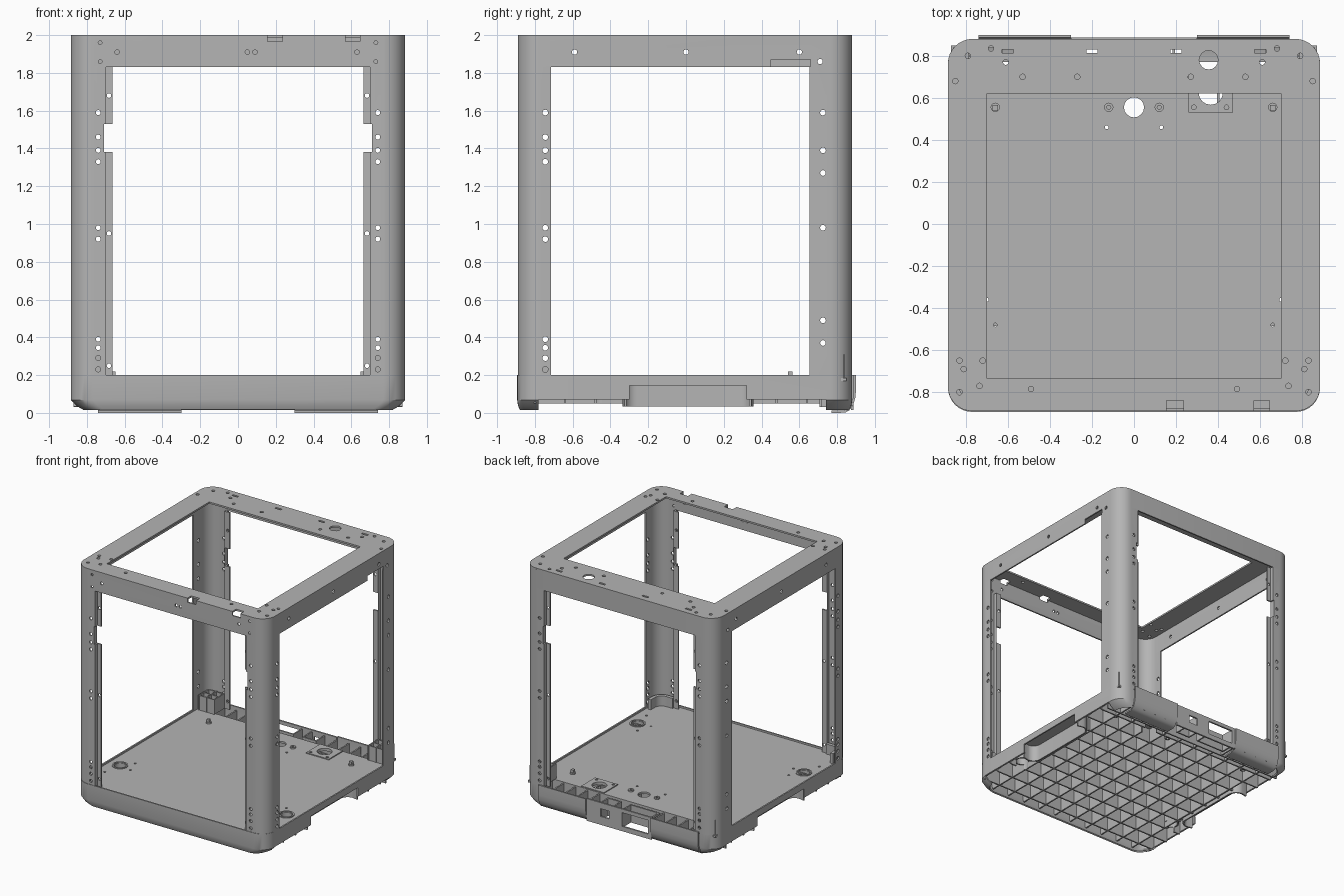
import bpy, bmesh, math
from mathutils import Matrix, Vector

if "Cube" in bpy.data.objects:
    bpy.data.objects.remove(bpy.data.objects["Cube"])

T = 0.012                                # sheet thickness
X, YF, YB, R = 0.879, -0.884, 0.874, 0.11
parts = []

grey = bpy.data.materials.new("frame grey")
grey.use_nodes = True
grey.diffuse_color = (0.46, 0.46, 0.46, 1)
grey.node_tree.nodes["Principled BSDF"].inputs["Base Color"].default_value = (0.46, 0.46, 0.46, 1)


def finish(bm, name):
    bmesh.ops.recalc_face_normals(bm, faces=bm.faces)
    mesh = bpy.data.meshes.new(name)
    bm.to_mesh(mesh)
    bm.free()
    obj = bpy.data.objects.new(name, mesh)
    bpy.context.collection.objects.link(obj)
    mesh.materials.append(grey)
    parts.append(obj)
    return obj


def add_box(bm, lo, hi):
    lo, hi = Vector(lo), Vector(hi)
    bmesh.ops.create_cube(bm, size=1, matrix=Matrix.Translation((lo + hi) / 2) @ Matrix.Diagonal((*(hi - lo), 1)))


def add_rod(bm, loc, r, axis, length):
    turn = {"x": Matrix.Rotation(math.pi / 2, 4, "Y"), "y": Matrix.Rotation(math.pi / 2, 4, "X"), "z": Matrix()}[axis]
    bmesh.ops.create_cone(bm, cap_ends=True, segments=16, radius1=r, radius2=r, depth=length,
                          matrix=Matrix.Translation(loc) @ turn)


def boxes(name, items):
    bm = bmesh.new()
    for lo, hi in items:
        add_box(bm, lo, hi)
    return finish(bm, name)


def apply(obj):
    bpy.ops.object.select_all(action="DESELECT")
    bpy.context.view_layer.objects.active = obj
    obj.select_set(True)
    for m in list(obj.modifiers):
        bpy.ops.object.modifier_apply(modifier=m.name)


def cut(obj, box_list=(), rods=()):
    bm = bmesh.new()
    for lo, hi in box_list:
        add_box(bm, lo, hi)
    for loc, r, axis in rods:
        add_rod(bm, loc, r, axis, 0.1)
    cutter = finish(bm, "cutter")
    parts.remove(cutter)
    cutter.hide_render = True
    m = obj.modifiers.new("cut", "BOOLEAN")
    m.operation, m.solver, m.object = "DIFFERENCE", "EXACT", cutter
    apply(obj)
    bpy.data.objects.remove(cutter)


def wall(name, path, levels, closed=False, thick=T):
    """Upright sheet following a path; levels are (z, x scale, y scale)."""
    bm = bmesh.new()
    rows = [[bm.verts.new((x * a, y * b, z)) for x, y in path] for z, a, b in levels]
    n = len(path)
    for low, up in zip(rows, rows[1:]):
        for i in range(n if closed else n - 1):
            j = (i + 1) % n
            bm.faces.new((low[i], low[j], up[j], up[i]))
    obj = finish(bm, name)
    m = obj.modifiers.new("thickness", "SOLIDIFY")
    m.thickness, m.offset, m.use_even_offset = thick, 0, True
    apply(obj)
    return obj


def straight(z0, z1):
    return [(z0, 1, 1), (z1, 1, 1)]


def arc(cx, cy, r, a0, a1, steps=8):
    return [(cx + r * math.cos(math.radians(a0 + (a1 - a0) * i / steps)),
             cy + r * math.sin(math.radians(a0 + (a1 - a0) * i / steps))) for i in range(steps + 1)]


def rounded(x, y0, y1, r):
    return (arc(x - r, y1 - r, r, 0, 90) + arc(r - x, y1 - r, r, 90, 180)
            + arc(r - x, y0 + r, r, 180, 270) + arc(x - r, y0 + r, r, 270, 360))


def plate(name, outline, z0, z1):
    bm = bmesh.new()
    face = bm.faces.new([bm.verts.new((x, y, z0)) for x, y in outline])
    new = bmesh.ops.extrude_face_region(bm, geom=[face])["geom"]
    bmesh.ops.translate(bm, vec=(0, 0, z1 - z0), verts=[v for v in new if isinstance(v, bmesh.types.BMVert)])
    return finish(bm, name)


# Corner posts: rounded angle sheets with a stepped inner lip
holes_z = (0.23, 0.29, 0.345, 0.39, 0.92, 0.98, 1.33, 1.39, 1.46, 1.59)
side_z = (0.37, 0.49, 0.98, 1.27, 1.39, 1.59)
for sx, side in ((-1, "right"), (1, "left")):
    for y, sy, leg, hole_y, zs, end in ((YF, -1, -0.715, -0.745, holes_z, "front"),
                                        (YB, 1, 0.655, 0.725, side_z, "back")):
        bend = arc(X - R, 0, R, 90, 0)
        path = [(0.665, y - sy * 0.03), (0.705, y - sy * 0.03), (0.705, y)]
        path += [(px, y - sy * R + sy * py) for px, py in bend] + [(X, leg)]
        post = wall(f"{end}_{side}_post", [(sx * px, py) for px, py in path], straight(0.185, 1.835))
        rods = [((sx * 0.74, y, z), 0.013, "y") for z in holes_z]
        rods += [((sx * X, hole_y, z), 0.015, "x") for z in zs]
        rods += [((sx * 0.683, y - sy * 0.03, z), 0.012, "y") for z in (0.25, 0.95, 1.68)]
        notch = ((sx * 0.685 - 0.025, y - 0.05, 1.38), (sx * 0.685 + 0.025, y + 0.05, 1.53))
        cut(post, [notch], rods)

# Top frame: skirt and flat rim
skirt = wall("top_skirt", rounded(X, YF, YB, R), straight(1.83, 1.99), True)
slots = [((0.155, -0.91, 1.965), (0.235, -0.84, 2.02)), ((0.57, -0.91, 1.965), (0.645, -0.84, 2.02))]
rods = [((sx * X, y, z), 0.014, "x") for sx in (-1, 1)
        for y, z in ((-0.59, 1.91), (0, 1.91), (0.6, 1.91), (0.71, 1.86))]
rods += [((x, YF, 1.91), 0.012, "y") for x in (-0.64, 0.05, 0.09, 0.63)]
rods += [((x, YF, z), 0.01, "y") for x in (-0.73, 0.73) for z in (1.86, 1.96)]
cut(skirt, slots + [((0.85, 0.45, 1.8), (0.9, 0.66, 1.87))], rods)

rim = plate("top_rim", rounded(X + T / 2, YF - T / 2, YB + T / 2, R + T / 2), 1.986, 2.0)
rods = [((sx * x, y, 2), 0.013, "z") for sx in (-1, 1) for x, y in (
    (0.68, 0.835), (0.53, 0.7), (0.27, 0.7), (0.61, 0.77), (0.85, 0.68), (0.79, 0.8), (0.83, -0.65),
    (0.81, -0.69), (0.72, -0.65), (0.735, -0.77), (0.83, -0.8), (0.49, -0.785))]
rods.append(((0.355, 0.78, 2), 0.045, "z"))
rim_slots = [((x - 0.027, 0.813, 1.9), (x + 0.027, 0.83, 2.1)) for x in (-0.6, -0.2, 0.2, 0.6)]
cut(rim, slots + rim_slots + [((-0.7, -0.735, 1.9), (0.7, 0.62, 2.1))], rods)

# Base skirt, open at the back, raised at the sides, with grip notches
base = wall("base_skirt", rounded(X, YF - 0.004, YB, R),
            [(0.02, 0.925, 0.985), (0.04, 0.965, 0.995), (0.07, 1, 1), (0.2, 1, 1)], True)
cut(base, [((-0.74, 0.8, 0), (0.74, 0.95, 0.3))])
cut(base, [((s * 0.86 - 0.07, -0.78, 0), (s * 0.86 + 0.07, 0.74, 0.07)) for s in (-1, 1)])
cut(base, [((s * 0.86 - 0.07, -0.3, 0.03), (s * 0.86 + 0.07, 0.32, 0.145)) for s in (-1, 1)])
for s, side in ((-1, "right"), (1, "left")):
    path = [(0.87, -0.32)] + arc(0.82, -0.26, 0.07, 270, 180) + arc(0.82, 0.28, 0.07, 180, 90) + [(0.87, 0.34)]
    wall(f"{side}_grip_pocket", [(s * x, y) for x, y in path], straight(0.035, 0.18))

# Floor plate with openings
FLOOR = 0.186
edge = 0.72
outline = [(-0.875, edge), *arc(R - X, YF + R, R, 180, 270), *arc(X - R, YF + R, R, 270, 360), (0.875, edge)]
floor = plate("floor_plate", outline, FLOOR - 0.016, FLOOR)
openings = [((0, 0.555, 0.15), 0.048, "z"), ((0.365, 0.625, 0.15), 0.058, "z")]
openings += [((x, y, 0.15), 0.045, "z") for x, y in ((-0.77, -0.46), (0.77, -0.46))]
small = [((s * x, y, 0.15), 0.009, "z") for s in (-1, 1)
         for x, y in ((0.13, 0.46), (0.66, -0.48), (0.8, -0.62), (0.7, -0.36))]
cut(floor, [], openings + small)

# Raised collars and screw bosses on the floor
for name, x, y in (("right_collar", -0.77, -0.46), ("left_collar", 0.77, -0.46)):
    wall(name, arc(x, y, 0.055, 0, 345, 23), straight(0.1, FLOOR + 0.008), True)
for name, x in (("outer_right", -0.66), ("inner_right", -0.12), ("inner_left", 0.12), ("outer_left", 0.66)):
    wall(name + "_boss", arc(x, 0.555, 0.016, 0, 330, 11), straight(0.1, FLOOR + 0.012), True)
mount = boxes("mounting_plate", [((0.26, 0.53, FLOOR - 0.005), (0.47, 0.715, FLOOR + 0.008))])
cut(mount, [], [openings[1], ((0.285, 0.555, 0.17), 0.011, "z"), ((0.44, 0.555, 0.17), 0.011, "z")])

# Stiffening ribs under the floor
LOW = 0.05
ribs_y = boxes("lengthwise_ribs", [((s * x - 0.006, YF, LOW), (s * x + 0.006, edge, FLOOR - 0.016))
                                   for s in (-1, 1) for x in (0.08, 0.24, 0.40, 0.56, 0.72)])
cross = []
for k in range(10):
    y = -0.8 + 0.16 * k
    w = 0.75 if abs(y) < 0.35 else 0.872
    cross.append(((-w, y - 0.006, LOW), (w, y + 0.006, FLOOR - 0.016)))
ribs_x = boxes("crosswise_ribs", cross)
for ribs in (ribs_x, ribs_y):
    cut(ribs, [], [((x, y, 0.11), r + 0.004, a) for (x, y, z), r, a in openings])
    cut(ribs, [], [((x, y, 0.06), r + 0.004, a) for (x, y, z), r, a in openings])

# Cable channel along the back
boxes("channel_front_wall", [((-0.872, edge - T, 0.03), (0.872, edge, FLOOR))])
boxes("channel_dividers", [((s * x - 0.006, edge, 0.03), (s * x + 0.006, 0.878, FLOOR - 0.01))
                           for s in (-1, 1) for x in (0.3, 0.41, 0.52, 0.63, 0.74)])
boxes("channel_corner_floors", [((s * 0.805 - 0.065, edge, FLOOR - 0.016), (s * 0.805 + 0.065, 0.85, FLOOR))
                                for s in (-1, 1)])

# Curved back covers either side of the socket panel
profile = [(0.893, 0.2), (0.894, 0.12), (0.89, 0.08), (0.88, 0.045), (0.86, 0.018), (0.84, 0.007), (0.77, 0.006)]
for s, side in ((-1, "right"), (1, "left")):
    cover = wall(f"{side}_back_cover", profile, straight(0.3, 0.74))
    # The profile runs in y and z, so cycle the axes and mirror for the other side
    for v in cover.data.vertices:
        y, z, x = v.co
        v.co = (s * x, y, z)
    if s < 0:
        cover.data.flip_normals()

panel = boxes("socket_panel", [((-0.3, 0.874, 0.015), (0.3, 0.888, 0.2))])
cut(panel, [((-0.27, 0.85, 0.055), (-0.03, 0.92, 0.17)), ((0.09, 0.85, 0.085), (0.17, 0.92, 0.15))])
for name, x0, x1 in (("power_socket_box", -0.28, -0.02), ("switch_box", 0.07, 0.19)):
    wall(name, [(x0, 0.876), (x0, 0.76), (x1, 0.76), (x1, 0.876)], straight(0.04, FLOOR))

# Open-topped towers in the back corners
for s, side in ((-1, "right"), (1, "left")):
    walls = [((s * x - 0.005, 0.7, FLOOR), (s * x + 0.005, 0.84, 0.31)) for x in (0.715, 0.785, 0.855)]
    walls += [((s * 0.785 - 0.07, y - 0.005, FLOOR), (s * 0.785 + 0.07, y + 0.005, 0.308)) for y in (0.707, 0.77, 0.833)]
    boxes(f"{side}_corner_tower", walls)
    # Curved lip inside the front corner
    lip = [(0.71, YF + 0.035)] + arc(X - R, YF + R, R - 0.035, 270, 360) + [(X - 0.035, -0.72)]
    wall(f"{side}_front_corner_lip", [(s * x, y) for x, y in lip], straight(FLOOR - 0.01, 0.27), thick=0.028)

# Small locating tabs
boxes("locating_tabs", [((s * 0.66 - 0.012, 0.54, FLOOR), (s * 0.66 + 0.012, 0.565, 0.22)) for s in (-1, 1)])

# Smooth bends, sharp edges
bpy.ops.object.select_all(action="DESELECT")
for obj in parts:
    obj.select_set(True)
bpy.context.view_layer.objects.active = parts[0]
bpy.ops.object.shade_smooth_by_angle(angle=math.radians(30))
